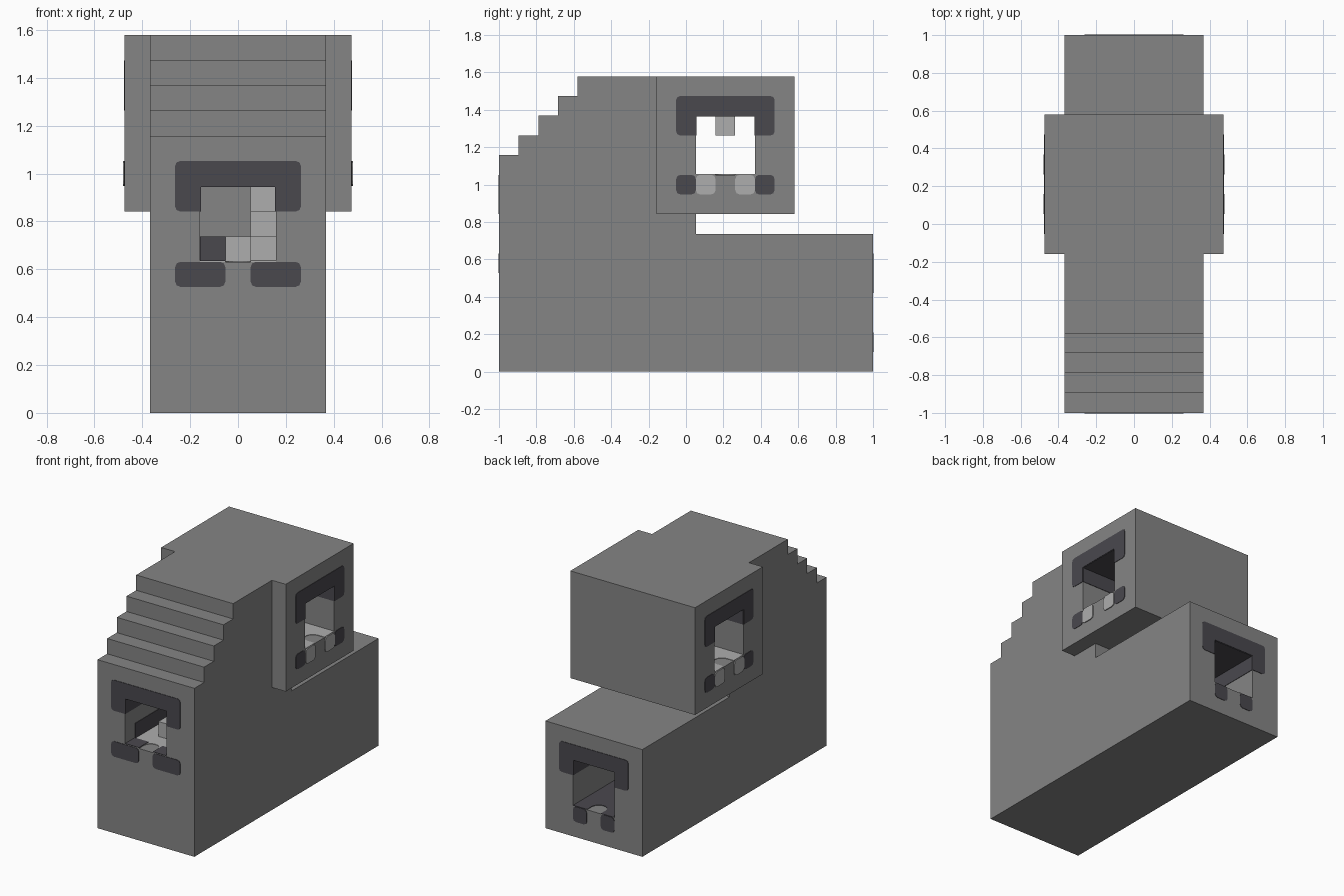
import bpy, bmesh, math
from mathutils import Matrix, Vector

cube = bpy.data.objects.get("Cube")
if cube:
    bpy.data.objects.remove(cube, do_unlink=True)

U = 2 / 19      # one block
T = 0.03        # plate thickness in blocks


def material(name, rgb):
    m = bpy.data.materials.new(name)
    m.use_nodes = True
    m.diffuse_color = (*rgb, 1)
    m.node_tree.nodes["Principled BSDF"].inputs["Base Color"].default_value = (*rgb, 1)
    return m


GREY = material("mid grey", (0.235, 0.235, 0.235))
DARK = material("dark grey", (0.068, 0.065, 0.076))
LIGHT = material("light grey", (0.42, 0.42, 0.42))


def prism(name, points, lo, hi, axis, mat, frame=Matrix()):
    """Extrude a flat outline from lo to hi along the given axis, in blocks."""
    bm = bmesh.new()
    rings = []
    for h in (lo, hi):
        ring = []
        for p in points:
            co = list(p)
            co.insert(axis, h)
            ring.append(bm.verts.new((frame @ Vector(co)) * U))
        rings.append(ring)
    bm.faces.new(rings[0])
    bm.faces.new(rings[1])
    n = len(points)
    for i in range(n):
        j = (i + 1) % n
        bm.faces.new((rings[0][i], rings[0][j], rings[1][j], rings[1][i]))
    bmesh.ops.recalc_face_normals(bm, faces=bm.faces)
    me = bpy.data.meshes.new(name)
    bm.to_mesh(me)
    bm.free()
    me.materials.append(mat)
    ob = bpy.data.objects.new(name, me)
    bpy.context.collection.objects.link(ob)
    return ob


def rect(a0, a1, b0, b1):
    return [(a0, b0), (a1, b0), (a1, b1), (a0, b1)]


def block(name, x, y, z, mat, frame=Matrix()):
    return prism(name, rect(*x, *y), z[0], z[1], 2, mat, frame)


def rounded(points, corners, r=0.2):
    """Round the chosen corners of an outline."""
    out = []
    for i, p in enumerate(points):
        p = Vector(p)
        if i not in corners:
            out.append(p)
            continue
        a = (Vector(points[i - 1]) - p).normalized() * r
        b = (Vector(points[(i + 1) % len(points)]) - p).normalized() * r
        out += [p + a, p + (a + b) * 0.29, p + b]
    return out


# Body with a stepped front and the wide upper box
profile = [(-9.5, 0), (-9.5, 11)]
for i in range(1, 5):
    profile += [(-9.5 + i, 10 + i), (-9.5 + i, 11 + i)]
profile += [(-1.5, 15), (-1.5, 8), (0.5, 8), (0.5, 7), (9.5, 7), (9.5, 0)]
body = prism("body", profile, -3.5, 3.5, 0, GREY)
upper_box = block("upper_box", (-4.5, 4.5), (-1.5, 5.5), (8, 15), GREY)

# Square tunnels cut from the solids
cuts = [
    (body, block("front_cutter", (-1.5, 1.5), (-11, -2.5), (6, 9), GREY)),
    (body, block("back_cutter", (-1.5, 1.5), (2.5, 11), (2, 5), GREY)),
    (upper_box, block("side_cutter", (-6, 6), (0.5, 3.5), (10, 13), GREY)),
]
for target, cutter in cuts:
    mod = target.modifiers.new("tunnel", "BOOLEAN")
    mod.operation = "DIFFERENCE"
    mod.object = cutter
depsgraph = bpy.context.evaluated_depsgraph_get()
for ob in (body, upper_box):
    mesh = bpy.data.meshes.new_from_object(ob.evaluated_get(depsgraph))
    ob.modifiers.clear()
    ob.data = mesh
for _, cutter in cuts:
    bpy.data.objects.remove(cutter, do_unlink=True)


def opening(name, frame, depth, floor_mat, pads):
    """Trim one tunnel mouth: x across, y inward, z up from the tunnel floor."""
    arch = [(-2.5, 2), (-1.5, 2), (-1.5, 3), (1.5, 3), (1.5, 2), (2.5, 2), (2.5, 4), (-2.5, 4)]
    prism(name + "_arch", rounded(arch, {0, 5, 6, 7}), -T, 0, 1, DARK, frame)
    for side in (-1, 1):
        for k, (a, b, mat) in enumerate(pads):
            x0, x1 = sorted((a * side, b * side))
            prism(f"{name}_pad_{k}_{side}", rounded(rect(x0, x1, -1, 0), {0, 1, 2, 3}, 0.22),
                  -T * (k + 1), 0, 1, mat, frame)
        x0, x1 = sorted((1.5 * side, (1.5 - T) * side))
        block(f"{name}_wall_band_{side}", (x0, x1), (0, depth), (2, 3), DARK, frame)
    block(name + "_ceiling", (-1.5, 1.5), (0, depth), (3 - T, 3), DARK, frame)
    # floor sheet with a round notch at the mouth
    arc = [(0.5 * math.cos(t * math.pi / 8), 0.5 + 0.5 * math.sin(t * math.pi / 8)) for t in range(9)]
    floor = [(-1.5, 0), (-1.5, depth), (1.5, depth), (1.5, 0), (0.5, 0)] + arc + [(-0.5, 0)]
    prism(name + "_floor", floor, 0, T, 2, floor_mat, frame)


def mouth(x, y, z, degrees):
    return Matrix.Translation((x, y, z)) @ Matrix.Rotation(math.radians(degrees), 4, "Z")


front = mouth(0, -9.5, 6, 0)
opening("front", front, 7, LIGHT, [(0.5, 2.5, DARK)])
opening("back", mouth(0, 9.5, 2, 180), 7, DARK, [(0.5, 1.5, DARK)])
for label, s in (("left", 1), ("right", -1)):
    opening(label, mouth(4.5 * s, 2, 10, 90 * s), 4.5, LIGHT, [(1.5, 2.5, DARK), (0.5, 1.5, LIGHT)])

# Fittings inside the front tunnel
for s in (-1, 1):
    block(f"front_floor_tile_{s}", (s - 0.5, s + 0.5), (0, 1), (T, 2 * T), DARK, front)
block("front_wall_strip", (-1.5, -1.5 + T), (1, 7), (0, 1), DARK, front)
block("dark_end_block", (-1.5, -0.5), (6, 7), (0, 1), DARK, front)
block("low_step", (-0.5, 0.5), (2, 7), (0, 1), LIGHT, front)
for i in range(3):
    block(f"side_step_{i}", (0.5, 1.5), (3 + i, 7), (i, i + 1), LIGHT, front)

# Lamp hanging in the cross tunnel
block("ceiling_lamp", (-0.5, 0.5), (1.5, 2.5), (12, 13), LIGHT)
